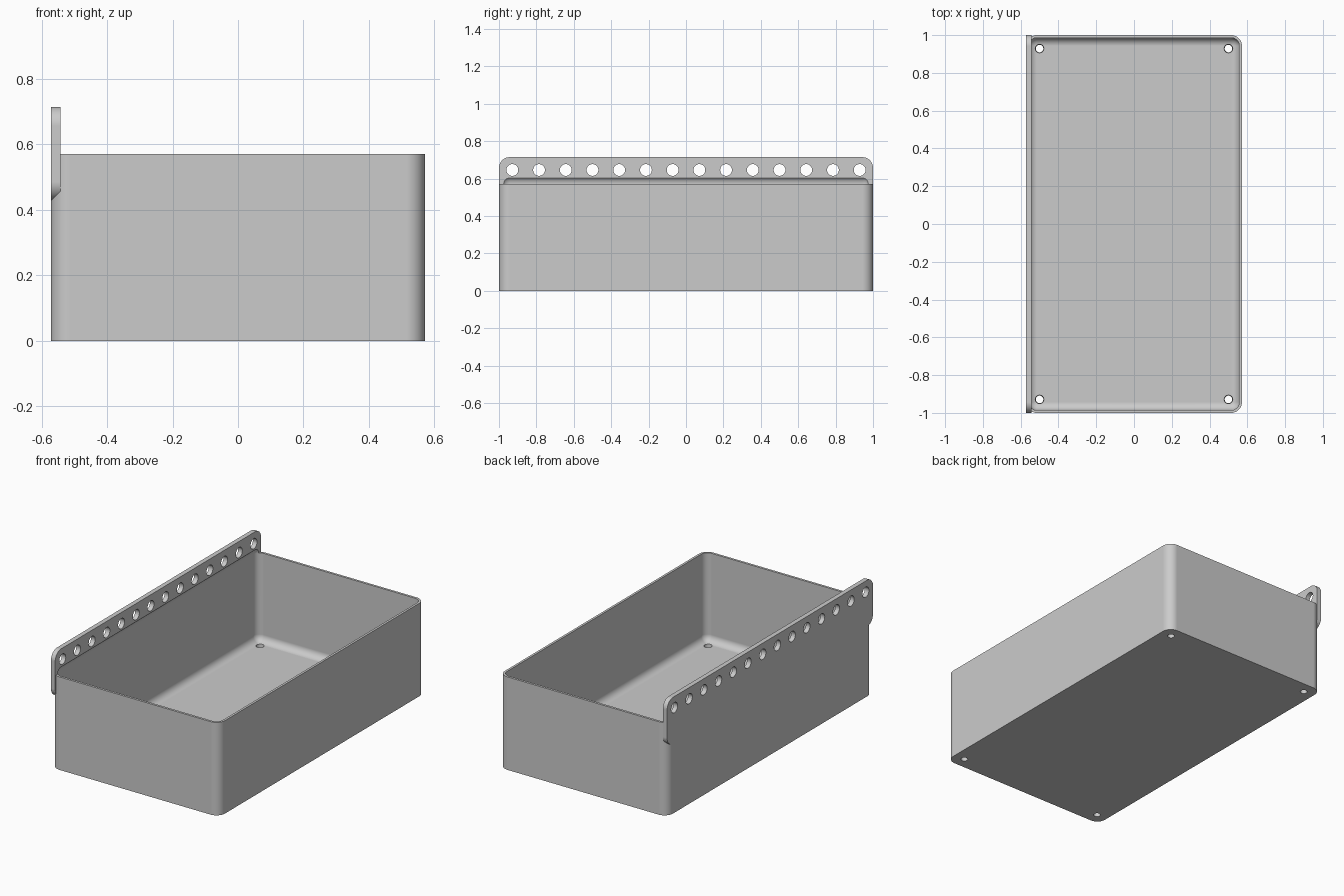
import bpy, bmesh, math
from mathutils import Matrix, Vector

old = bpy.data.objects.get("Cube")
if old:
    bpy.data.objects.remove(old, do_unlink=True)

MM = 1 / 70  # design unit: the tray is 140 units long

grey = bpy.data.materials.new("plain grey")
grey.use_nodes = True
colour = (0.6, 0.6, 0.6, 1)
grey.diffuse_color = colour
grey.node_tree.nodes["Principled BSDF"].inputs["Base Color"].default_value = colour


def make_object(name, bm):
    bmesh.ops.recalc_face_normals(bm, faces=bm.faces)
    mesh = bpy.data.meshes.new(name)
    bm.to_mesh(mesh)
    bm.free()
    mesh.materials.append(grey)
    obj = bpy.data.objects.new(name, mesh)
    bpy.context.collection.objects.link(obj)
    return obj


def rounded_box(name, low, high, radius, axis=None):
    """Box with rounded edges: those along one axis, or all of them."""
    low, high = Vector(low) * MM, Vector(high) * MM
    bm = bmesh.new()
    bmesh.ops.create_cube(bm, size=1)
    size = high - low
    for v in bm.verts:
        v.co = (low + high) / 2 + Vector(a * b for a, b in zip(v.co, size))
    edges = [e for e in bm.edges if axis is None
             or abs((e.verts[0].co - e.verts[1].co)[axis]) > 1e-5]
    bmesh.ops.bevel(bm, geom=edges, offset=radius * MM, offset_type='OFFSET',
                    segments=10, profile=0.5, affect='EDGES')
    return make_object(name, bm)


def add_hole(bm, centre, r_low, r_high, depth, rotation=Matrix()):
    bmesh.ops.create_cone(bm, cap_ends=True, segments=32, radius1=r_low * MM,
                          radius2=r_high * MM, depth=depth * MM,
                          matrix=Matrix.Translation(Vector(centre) * MM) @ rotation)


def combine(target, tool, operation):
    mod = target.modifiers.new(operation.lower(), 'BOOLEAN')
    mod.operation, mod.solver, mod.object = operation, 'EXACT', tool
    bpy.context.view_layer.objects.active = target
    bpy.ops.object.modifier_apply(modifier=mod.name)
    bpy.data.objects.remove(tool, do_unlink=True)


# Tray body, hanging rail and the hollow that undercuts the rail
tray = rounded_box("tray", (-40, -70, 0), (40, 70, 40), 4, axis=2)
rail = rounded_box("hanging_rail", (-40, -70, 30), (-38, 70, 50), 4, axis=0)
hollow = rounded_box("hollow_cutter", (-39, -69, 2), (39, 69, 43), 3)
hollow.hide_render = True
combine(tray, rail, 'UNION')
combine(tray, hollow, 'DIFFERENCE')

# Row of rail holes and four tapered drain holes
bm = bmesh.new()
sideways = Matrix.Rotation(math.pi / 2, 4, 'Y')
for i in range(14):
    add_hole(bm, (-39, -65 + 10 * i, 45.2), 2.2, 2.2, 6, sideways)
for x in (-35, 35):
    for y in (-65, 65):
        add_hole(bm, (x, y, 1), 1.3, 1.7, 4)
holes = make_object("hole_cutters", bm)
holes.hide_render = True
combine(tray, holes, 'DIFFERENCE')

# Smooth rounded corners, flat panels
bpy.ops.object.select_all(action='DESELECT')
tray.select_set(True)
bpy.context.view_layer.objects.active = tray
bpy.ops.object.shade_smooth_by_angle(angle=math.radians(30))
normals = tray.modifiers.new("panel_normals", 'WEIGHTED_NORMAL')
normals.keep_sharp = True
